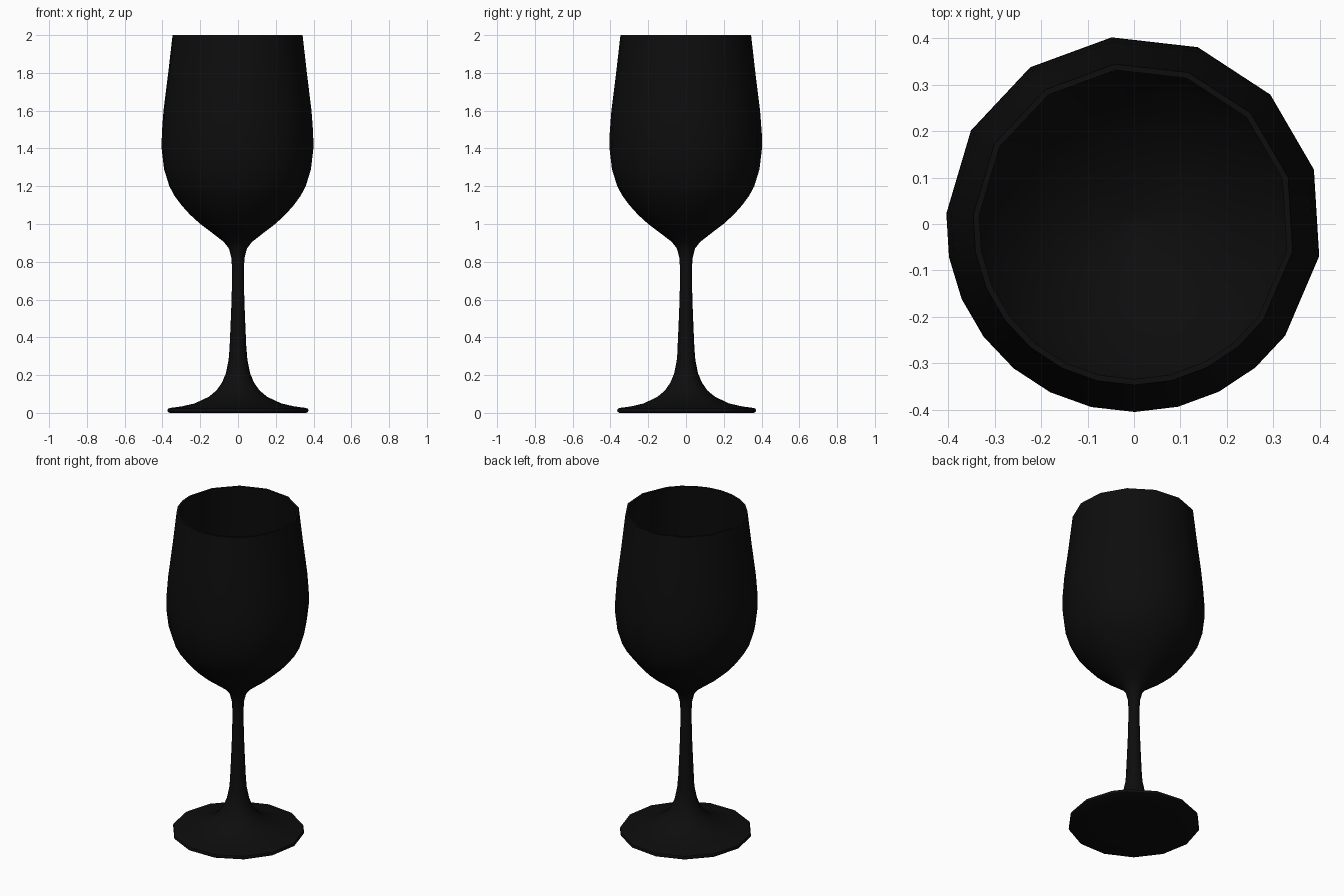
import bpy, bmesh, math

if "Cube" in bpy.data.objects:
    bpy.data.objects.remove(bpy.data.objects["Cube"])

# Colour
black = bpy.data.materials.new("black_glass")
black.diffuse_color = (0.004, 0.004, 0.004, 1)
black.use_nodes = True
black.node_tree.nodes["Principled BSDF"].inputs["Base Color"].default_value = black.diffuse_color

STEP = 360 / 27


def lathe(name, profile, angles):
    """Spin (radius, z) points around z at the given angles; radius 0 closes to a point."""
    bm = bmesh.new()
    rings = []
    for r, z in profile:
        if r == 0:
            rings.append([bm.verts.new((0, 0, z))] * len(angles))
        else:
            rings.append([bm.verts.new((r * math.cos(a), r * math.sin(a), z))
                          for a in map(math.radians, angles)])
    n = len(angles)
    for low, high in zip(rings, rings[1:]):
        for i in range(n):
            j = (i + 1) % n
            quad = dict.fromkeys((low[i], low[j], high[j], high[i]))
            bm.faces.new(list(quad))
    mesh = bpy.data.meshes.new(name)
    bm.to_mesh(mesh)
    bm.free()
    mesh.materials.append(black)
    obj = bpy.data.objects.new(name, mesh)
    bpy.context.collection.objects.link(obj)
    bpy.ops.object.select_all(action='DESELECT')
    obj.select_set(True)
    bpy.context.view_layer.objects.active = obj
    bpy.ops.object.shade_smooth_by_angle(angle=math.radians(40))
    return obj


# Foot: coarse facets with one short facet where they meet
foot_angles = [43.7 + 2 * STEP * k for k in range(14)]
foot = [(0, 0.010), (0.06, 0.008), (0.20, 0.003), (0.362, 0), (0.372, 0.006),
        (0.374, 0.014), (0.370, 0.023), (0.355, 0.027), (0.30, 0.034),
        (0.23, 0.050), (0.155, 0.085), (0.115, 0.118), (0.085, 0.160),
        (0.064, 0.210), (0.050, 0.280), (0.045, 0.34)]
lathe("foot", foot, foot_angles)

# Stem and bowl: coarse facets at the back, fine facets at the front
bowl_angles = ([-36.5 + 2 * STEP * k for k in range(9)] +
               [190.2 + STEP * k for k in range(10)])
stem = [(0.045, 0.34), (0.040, 0.45), (0.034, 0.60), (0.031, 0.75), (0.035, 0.82),
        (0.048, 0.87)]
outside = [(0.075, 0.905), (0.14, 0.955), (0.20, 1.0), (0.255, 1.05), (0.30, 1.10),
           (0.337, 1.15), (0.364, 1.20), (0.392, 1.29), (0.405, 1.40), (0.404, 1.48),
           (0.395, 1.60), (0.370, 1.80), (0.347, 2.0)]
# Inner wall follows the outside at a constant thickness
inside = [(r - 0.013, z) for r, z in reversed(outside[2:])]
inside += [(0.12, 0.965), (0.033, 0.925), (0, 0.922)]
lathe("stem_and_bowl", stem + outside + inside, bowl_angles)
